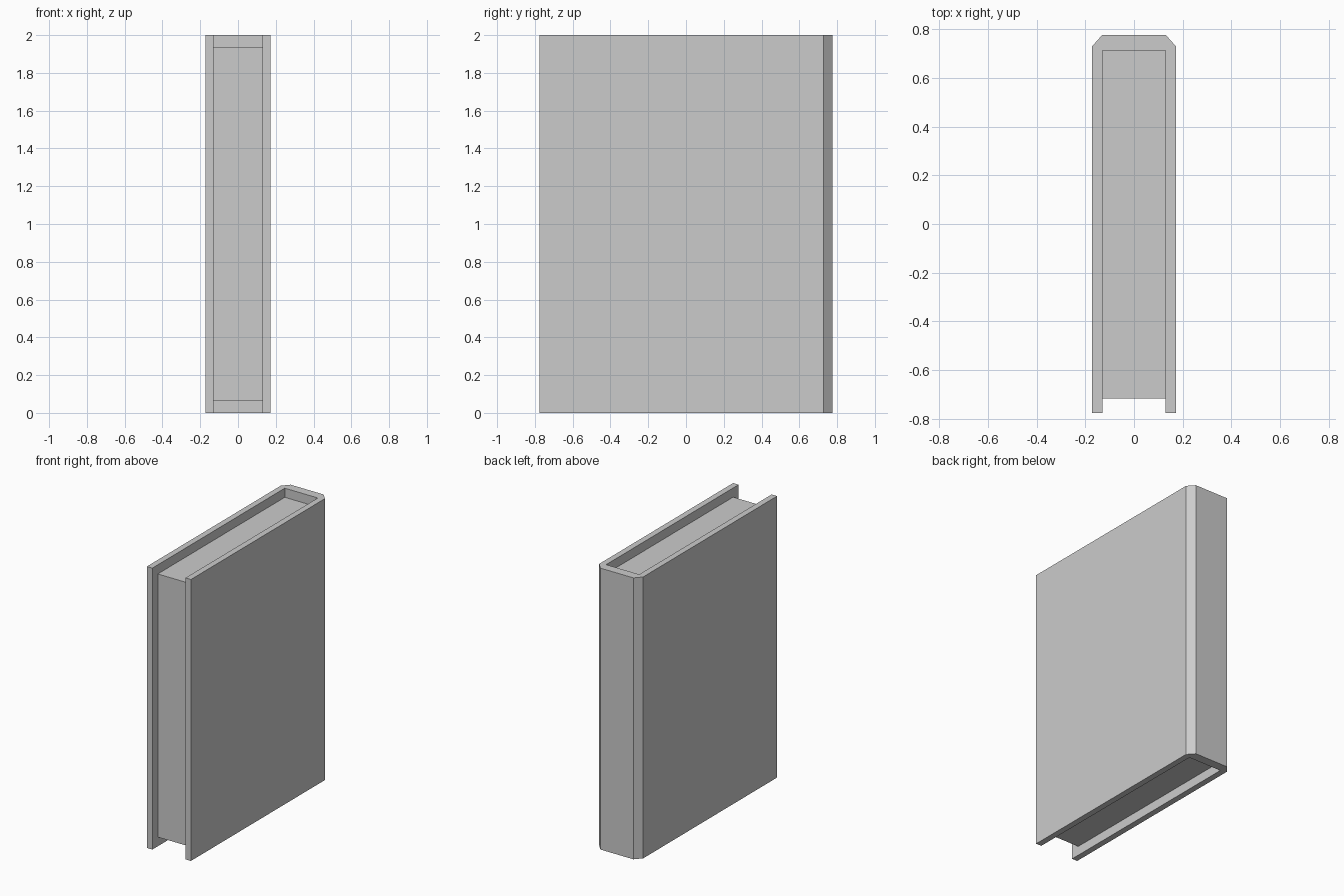
import bpy
import bmesh

if "Cube" in bpy.data.objects:
    bpy.data.objects.remove(bpy.data.objects["Cube"])


def prism(name, outline, z0, z1):
    """Extrude a closed xy outline from z0 up to z1."""
    bm = bmesh.new()
    face = bm.faces.new([bm.verts.new((x, y, z0)) for x, y in outline])
    out = bmesh.ops.extrude_face_region(bm, geom=[face])
    top = [v for v in out["geom"] if isinstance(v, bmesh.types.BMVert)]
    bmesh.ops.translate(bm, verts=top, vec=(0, 0, z1 - z0))
    bmesh.ops.recalc_face_normals(bm, faces=bm.faces)
    mesh = bpy.data.meshes.new(name)
    bm.to_mesh(mesh)
    bm.free()
    obj = bpy.data.objects.new(name, mesh)
    bpy.context.collection.objects.link(obj)
    return obj


def mirrored(half):
    """Close a right-hand half outline with its mirror image in x."""
    return half + [(-x, y) for x, y in reversed(half)]


OUT, IN = 0.173, 0.13      # half widths outside and inside the cover
BACK, FRONT = 0.776, -0.776
SPINE = 0.711              # inner face of the spine

# Cover: two boards joined by a spine with chamfered corners
prism("cover", mirrored([(IN, SPINE), (IN, FRONT), (OUT, FRONT),
                         (OUT, 0.728), (IN, BACK)]), 0, 2)

# Page block: inset at the top, bottom and front edge
prism("pages", mirrored([(IN, SPINE), (IN, -0.715)]), 0.065, 1.935)
